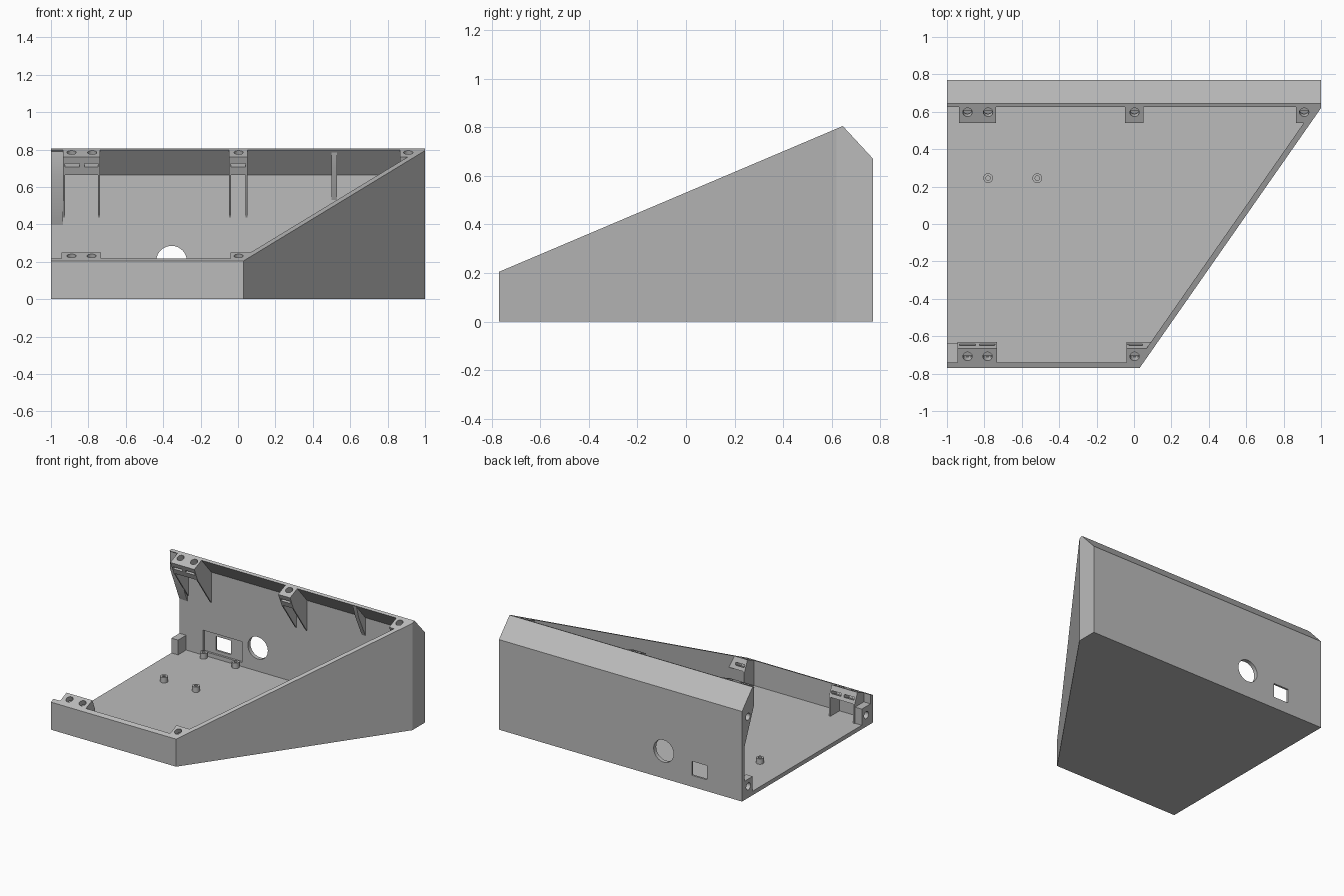
import bpy, bmesh, math
from mathutils import Vector, Matrix

if "Cube" in bpy.data.objects:
    bpy.data.objects.remove(bpy.data.objects["Cube"], do_unlink=True)

grey = bpy.data.materials.new("plain grey")
grey.use_nodes = True
COLOUR = (0.5, 0.5, 0.5, 1)
grey.diffuse_color = COLOUR
grey.node_tree.nodes["Principled BSDF"].inputs["Base Color"].default_value = COLOUR

FRONT, WALL, FLOOR = -0.77, 0.03, 0.03
SLOPE = 0.424
TILT = math.atan(SLOPE)
DIAG_POINT = Vector((0.03, FRONT, 0))
DIAG_NORMAL = Vector((1.39, -0.97, 0)).normalized()


def rim(y):
    """Height of the sloping top at depth y."""
    return 0.205 + SLOPE * (y - FRONT)


def finish(name, bm):
    bmesh.ops.recalc_face_normals(bm, faces=bm.faces)
    mesh = bpy.data.meshes.new(name)
    bm.to_mesh(mesh)
    bm.free()
    mesh.materials.append(grey)
    obj = bpy.data.objects.new(name, mesh)
    bpy.context.collection.objects.link(obj)
    return obj


def prism(name, profile, x0, x1, inset=None):
    """Extrude a side profile (y, z) along x; optionally trim it parallel to the diagonal wall."""
    bm = bmesh.new()
    face = bm.faces.new([bm.verts.new((x0, y, z)) for y, z in profile])
    ext = bmesh.ops.extrude_face_region(bm, geom=[face])
    moved = [g for g in ext["geom"] if isinstance(g, bmesh.types.BMVert)]
    bmesh.ops.translate(bm, verts=moved, vec=(x1 - x0, 0, 0))
    if inset is not None:
        cut = bmesh.ops.bisect_plane(
            bm, geom=bm.verts[:] + bm.edges[:] + bm.faces[:],
            plane_co=DIAG_POINT - DIAG_NORMAL * inset, plane_no=DIAG_NORMAL, clear_outer=True)
        edges = [g for g in cut["geom_cut"] if isinstance(g, bmesh.types.BMEdge)]
        if edges:
            bmesh.ops.holes_fill(bm, edges=edges, sides=0)
    return finish(name, bm)


def box(name, x0, x1, y0, y1, z0, z1):
    return prism(name, [(y0, z0), (y1, z0), (y1, z1), (y0, z1)], x0, x1)


def cylinder(name, centre, radius, depth, rotation, sides=32):
    bm = bmesh.new()
    bmesh.ops.create_cone(bm, cap_ends=True, segments=sides, radius1=radius, radius2=radius,
                          depth=depth, matrix=Matrix.Translation(centre) @ rotation)
    return finish(name, bm)


def subtract(obj, cutters):
    for cutter in cutters:
        cutter.hide_render = True
        mod = obj.modifiers.new("cut", "BOOLEAN")
        mod.operation, mod.solver, mod.object = "DIFFERENCE", "EXACT", cutter
        bpy.context.view_layer.objects.active = obj
        bpy.ops.object.modifier_apply(modifier=mod.name)
        bpy.data.objects.remove(cutter, do_unlink=True)


UP = Matrix.Identity(4)
ALONG_X = Matrix.Rotation(math.pi / 2, 4, "Y")
ALONG_Y = Matrix.Rotation(math.pi / 2, 4, "X")
LEAN = Matrix.Rotation(TILT, 4, "X")

# Hollow wedge shell, open above and on one side
shell = prism("enclosure_shell", [(FRONT, 0), (0.77, 0), (0.77, 0.67), (0.645, rim(0.645)),
                                  (FRONT, rim(FRONT))], -1, 1, 0)
cavity = prism("cavity_cutter", [(-0.74, FLOOR), (0.74, FLOOR), (0.74, 0.665), (0.625, rim(0.625)),
                                 (0.61, 1), (-0.74, 1)], -1.1, 0.97, WALL)
subtract(shell, [
    cavity,
    cylinder("round_port_cutter", (-0.355, 0.75, 0.203), 0.082, 0.2, ALONG_Y, 48),
    box("square_port_cutter", -0.71, -0.587, 0.6, 0.9, 0.085, 0.19),
    box("port_recess_cutter", -0.805, -0.485, 0.7, 0.755, 0.06, 0.215),
])


def screw_cutters(xs, y, slot_y):
    """Lid screw holes square to the sloping rim, with a nut slot below each."""
    cutters = []
    for x in xs:
        cutters.append(cylinder("screw_cutter", (x, y, rim(y)), 0.025, 0.1, LEAN, 24))
        slot = box("nut_slot_cutter", -0.042, 0.042, -0.05, 0.05, -0.01, 0.01)
        slot.data.transform(Matrix.Translation((x, slot_y, rim(slot_y) - 0.052)) @ LEAN)
        cutters.append(slot)
    return cutters


# Rear lid bosses with triangular gussets
rear_profile = [(0.54, rim(0.54)), (0.58, 0.665), (0.69, 0.712), (0.735, 0.68), (0.63, rim(0.63))]
gusset_profile = [(0.545, 0.75), (0.58, 0.665), (0.745, 0.43), (0.745, 0.665), (0.63, 0.79)]
for name, x0, x1, holes in (("left", -0.935, -0.738, (-0.89, -0.78)),
                            ("middle", -0.048, 0.05, (0.003,)),
                            ("right", 0.865, 0.98, (0.91,))):
    boss = prism("rear_boss_" + name, rear_profile, x0, x1, 0.01)
    subtract(boss, screw_cutters(holes, 0.597, 0.56))
    for side, x in (("a", x0), ("b", x1 - 0.01)):
        if x < 0.9:
            prism(f"rear_gusset_{name}_{side}", gusset_profile, x, x + 0.01, 0.01)

# Stiffening rib under the rear slope
prism("rear_rib", [(0.635, 0.785), (0.66, 0.7), (0.745, 0.52), (0.745, 0.665)], 0.5, 0.53)

# Front lid bosses on upright ribs
front_profile = [(-0.745, rim(-0.745)), (-0.665, rim(-0.665)), (-0.632, 0.172), (-0.745, 0.125)]
rib_profile = [(-0.745, rim(-0.75)), (-0.667, rim(-0.667)), (-0.632, 0.172),
               (-0.632, 0.02), (-0.745, 0.02)]
for name, x0, x1, holes in (("left", -0.945, -0.733, (-0.89, -0.783)),
                            ("middle", -0.04, 0.12, (0.003,))):
    boss = prism("front_boss_" + name, front_profile, x0, x1, 0.01)
    subtract(boss, screw_cutters(holes, -0.708, -0.662))
    for side, x in (("a", x0), ("b", x1 - 0.012)):
        if x < 0.05:
            prism(f"front_rib_{name}_{side}", rib_profile, x, x + 0.012, 0.01)

# Side panel bosses along the open edge
upper = prism("side_boss_upper", [(0.63, rim(0.625)), (0.63, 0.66), (0.745, 0.385), (0.745, 0.665)],
              -1, -0.935)
lower = box("side_boss_rear", -1, -0.945, 0.645, 0.745, 0.02, 0.14)
front = box("side_boss_front", -1, -0.94, -0.745, -0.637, 0.02, 0.15)
for boss, y, z in ((upper, 0.7, 0.605), (lower, 0.695, 0.085), (front, -0.69, 0.085)):
    subtract(boss, [cylinder("side_screw_cutter", (-1, y, z), 0.026, 0.09, ALONG_X, 24)])

# Circuit board standoffs on the floor
for i, (x, y) in enumerate([(x, y) for x in (-0.78, -0.517) for y in (0.245, 0.71)]):
    post = cylinder(f"standoff_{i + 1}", (x, y, 0.045), 0.026, 0.05, UP, 24)
    subtract(post, [cylinder("standoff_cutter", (x, y, 0.065), 0.012, 0.05, UP, 16)])

# Smooth the round holes while keeping edges crisp
bpy.ops.object.select_all(action="DESELECT")
for obj in bpy.context.collection.objects:
    if obj.type == "MESH" and grey.name in obj.data.materials:
        obj.select_set(True)
        bpy.context.view_layer.objects.active = obj
bpy.ops.object.shade_smooth_by_angle(angle=math.radians(30))
